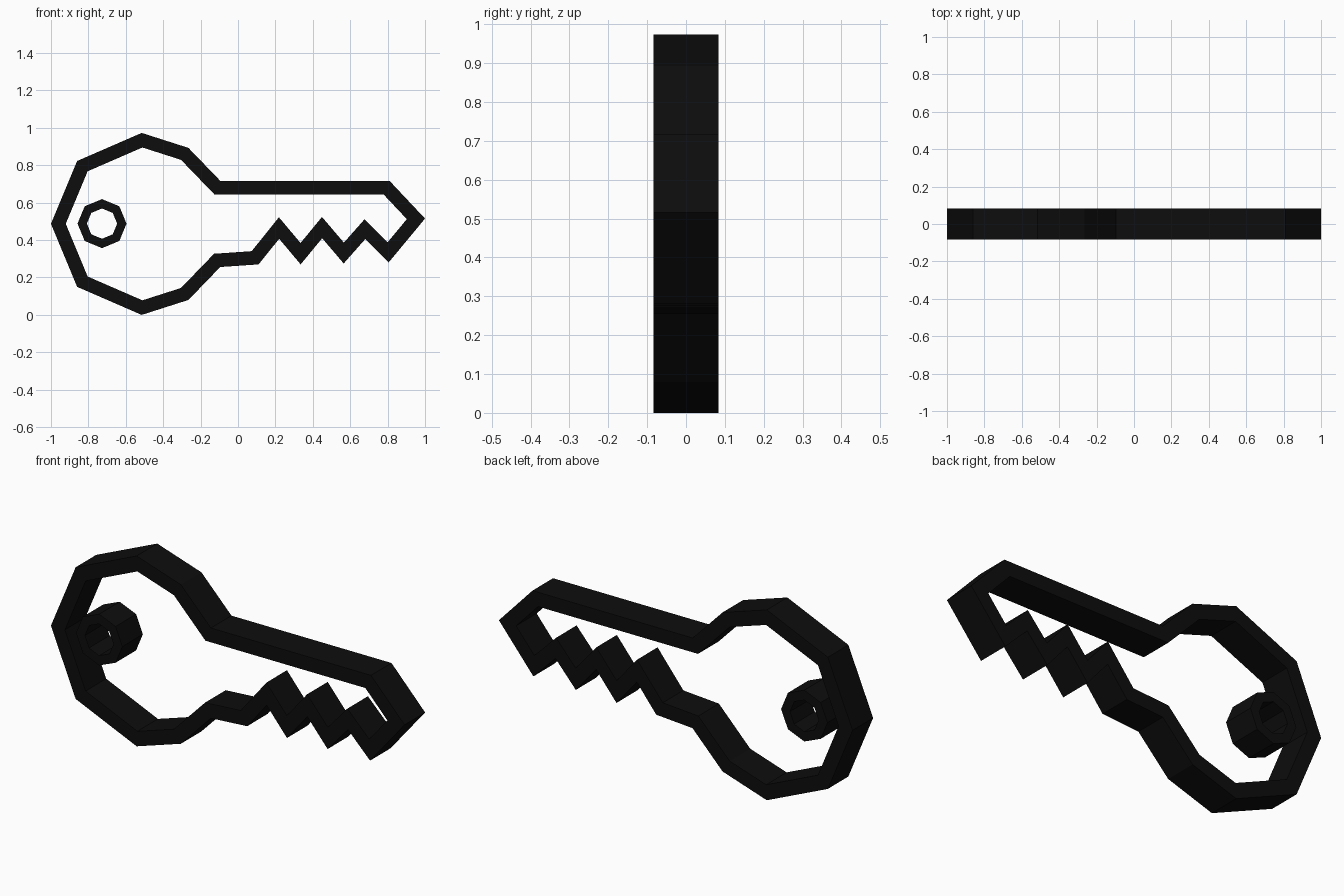
import bpy, bmesh, math
from mathutils import Vector

cube = bpy.data.objects.get("Cube")
if cube:
    bpy.data.objects.remove(cube, do_unlink=True)

black = bpy.data.materials.new("matte black")
black.use_nodes = True
colour = (0.004, 0.004, 0.004, 1)
black.diffuse_color = colour
bsdf = next(n for n in black.node_tree.nodes if n.type == 'BSDF_PRINCIPLED')
bsdf.inputs["Base Color"].default_value = colour
bsdf.inputs["Roughness"].default_value = 0.9

HALF_DEPTH = 0.083


def inset(points, width):
    """Mitred inward offset of a clockwise outline."""
    result = []
    for i, p in enumerate(points):
        a = (p - points[i - 1]).normalized()
        b = (points[(i + 1) % len(points)] - p).normalized()
        na, nb = Vector((a.y, -a.x)), Vector((b.y, -b.x))
        result.append(p + (na + nb) * width / (1 + na.dot(nb)))
    return result


def band(name, outer, inner):
    """Flat-faced band between two outlines, given depth along y."""
    bm = bmesh.new()
    loops = [[bm.verts.new((p.x, y, p.y)) for p in pts]
             for pts, y in ((outer, -HALF_DEPTH), (inner, -HALF_DEPTH),
                            (inner, HALF_DEPTH), (outer, HALF_DEPTH))]
    n = len(outer)
    for k in range(4):
        a, b = loops[k], loops[(k + 1) % 4]
        for i in range(n):
            j = (i + 1) % n
            bm.faces.new((a[i], a[j], b[j], b[i]))
    bmesh.ops.recalc_face_normals(bm, faces=bm.faces)
    mesh = bpy.data.meshes.new(name)
    bm.to_mesh(mesh)
    bm.free()
    mesh.materials.append(black)
    obj = bpy.data.objects.new(name, mesh)
    bpy.context.collection.objects.link(obj)


# Key outline, clockwise: bow, shaft and tip, teeth, lower bow
bow_top = [(-1, .487), (-.86, .823), (-.515, .973), (-.265, .893), (-.095, .717)]
tip = [(.81, .717), (1, .515)]
teeth = [(.805, .28), (.68, .405), (.565, .275), (.45, .41),
         (.335, .27), (.22, .407), (.11, .27)]
bow_bottom = [(x, .973 - z) for x, z in reversed(bow_top[1:])]
outline = [Vector(p) for p in bow_top + tip + teeth + bow_bottom]
band("key_outline", outline, inset(outline, 0.073))


# Octagonal ring around the keyhole
def octagon(radius):
    return [Vector((-.727 + radius * math.cos(i * math.pi / 4),
                    .488 + radius * math.sin(i * math.pi / 4))) for i in range(8)]


band("key_hole_ring", octagon(.131), octagon(.081))
